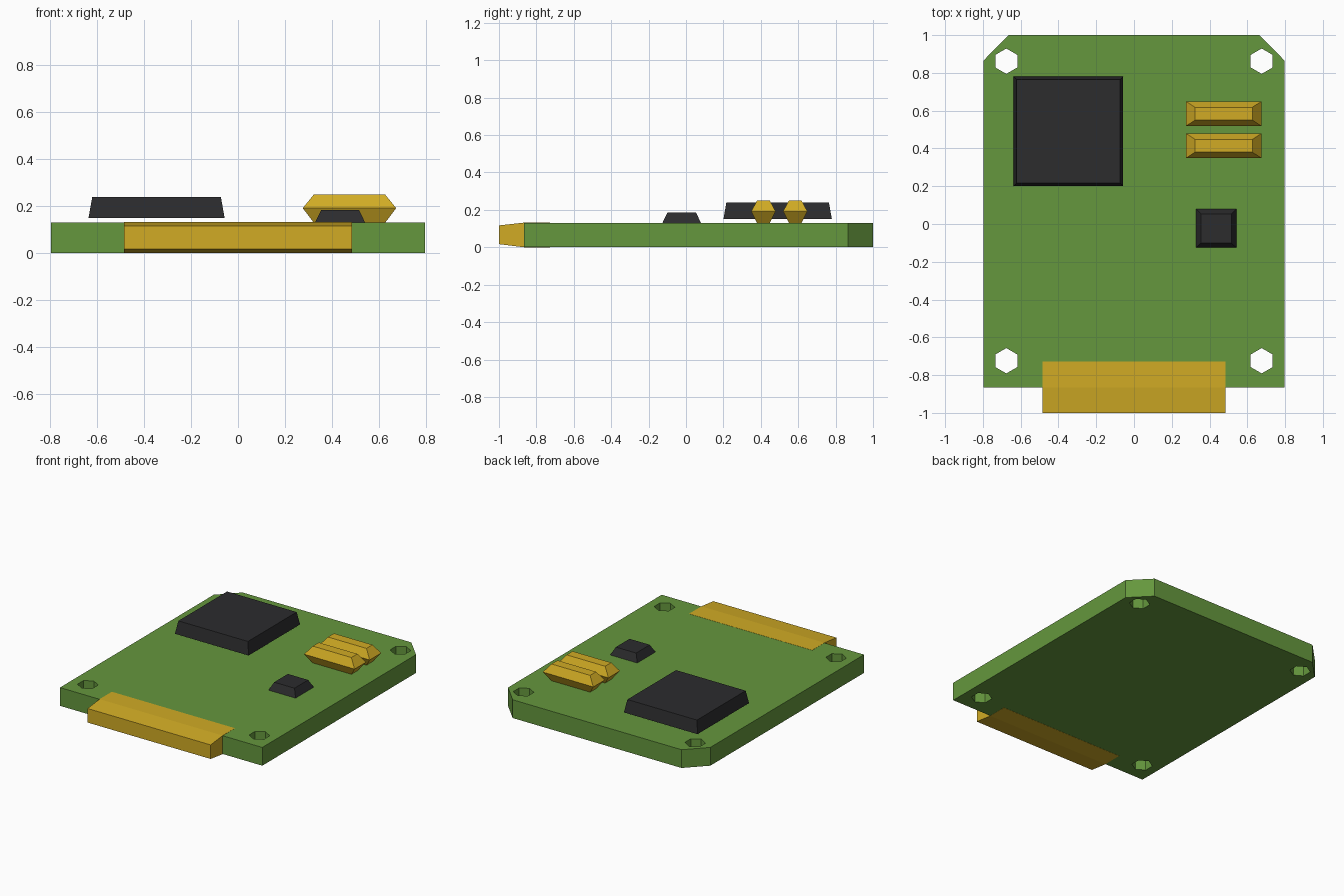
import bpy, math

if "Cube" in bpy.data.objects:
    bpy.data.objects.remove(bpy.data.objects["Cube"])

def material(name, rgb):
    m = bpy.data.materials.new(name)
    m.diffuse_color = (*rgb, 1)
    m.use_nodes = True
    m.node_tree.nodes["Principled BSDF"].inputs["Base Color"].default_value = m.diffuse_color
    return m

GREEN = material("board green", (0.130, 0.310, 0.047))
GOLD = material("contact gold", (0.640, 0.410, 0.018))
BLACK = material("chip black", (0.025, 0.025, 0.027))

def add_object(name, mesh, mat):
    ob = bpy.data.objects.new(name, mesh)
    bpy.context.collection.objects.link(ob)
    mesh.materials.clear()
    mesh.materials.append(mat)
    return ob

def stack(name, mat, cx, cy, levels):
    """Closed solid from stacked rectangles (z, half x, half y)."""
    verts, faces = [], [(3, 2, 1, 0)]
    for z, hx, hy in levels:
        verts += [(cx + sx * hx, cy + sy * hy, z)
                  for sx, sy in ((-1, -1), (1, -1), (1, 1), (-1, 1))]
    for k in range(len(levels) - 1):
        for i in range(4):
            a, b = 4 * k + i, 4 * k + (i + 1) % 4
            faces.append((a, b, b + 4, a + 4))
    n = len(verts)
    faces.append((n - 4, n - 3, n - 2, n - 1))
    mesh = bpy.data.meshes.new(name)
    mesh.from_pydata(verts, [], faces)
    return add_object(name, mesh, mat)

def plate(name, mat, loops, z0, z1):
    """Filled 2D outline with holes, extruded from z0 to z1."""
    cu = bpy.data.curves.new(name + "_outline", 'CURVE')
    cu.dimensions = '2D'
    cu.fill_mode = 'BOTH'
    cu.extrude = (z1 - z0) / 2
    for pts in loops:
        s = cu.splines.new('POLY')
        s.points.add(len(pts) - 1)
        for p, (x, y) in zip(s.points, pts):
            p.co = (x, y, 0, 1)
        s.use_cyclic_u = True
    tmp = bpy.data.objects.new(name + "_outline", cu)
    bpy.context.collection.objects.link(tmp)
    bpy.context.view_layer.update()
    dg = bpy.context.evaluated_depsgraph_get()
    mesh = bpy.data.meshes.new_from_object(tmp.evaluated_get(dg))
    bpy.data.objects.remove(tmp)
    for v in mesh.vertices:
        v.co.z += (z0 + z1) / 2
    for f in mesh.polygons:
        f.use_smooth = False
    return add_object(name, mesh, mat)

# Circuit board with two clipped corners and four hexagonal screw holes
outline = [(-0.797, -0.865), (0.797, -0.865), (0.797, 0.865),
           (0.665, 1.0), (-0.665, 1.0), (-0.797, 0.865)]
holes = [[(hx + 0.067 * math.sin(i * math.pi / 3), hy + 0.067 * math.cos(i * math.pi / 3))
          for i in range(6)]
         for hx in (-0.676, 0.676) for hy in (-0.724, 0.862)]
plate("circuit_board", GREEN, [outline] + holes, 0.001, 0.131)

# Edge connector: side profile with a tapered tip, swept across x
profile = [(-1.0, 0.017), (-0.865, 0.0), (-0.727, 0.0),
           (-0.727, 0.132), (-0.865, 0.132), (-1.0, 0.117)]
n = len(profile)
verts = [(x, y, z) for x in (-0.485, 0.485) for y, z in profile]
faces = [tuple(range(n - 1, -1, -1)), tuple(range(n, 2 * n))]
faces += [(i, (i + 1) % n, (i + 1) % n + n, i + n) for i in range(n)]
mesh = bpy.data.meshes.new("edge_connector")
mesh.from_pydata(verts, [], faces)
mesh.validate()
import bmesh
bm = bmesh.new()
bm.from_mesh(mesh)
bmesh.ops.recalc_face_normals(bm, faces=bm.faces)
bm.to_mesh(mesh)
bm.free()
add_object("edge_connector", mesh, GOLD)

# Large processor chip, standing just clear of the board
stack("large_chip", BLACK, -0.347, 0.49, [(0.15, 0.29, 0.29), (0.24, 0.274, 0.274)])

# Small chip
stack("small_chip", BLACK, 0.435, -0.023, [(0.13, 0.107, 0.103), (0.185, 0.08, 0.077)])

# Pair of gold capacitors, widest at mid height
for i, y in enumerate((0.414, 0.584)):
    stack(f"capacitor_{i + 1}", GOLD, 0.475, y,
          [(0.13, 0.152, 0.034), (0.192, 0.199, 0.065), (0.25, 0.152, 0.034)])
